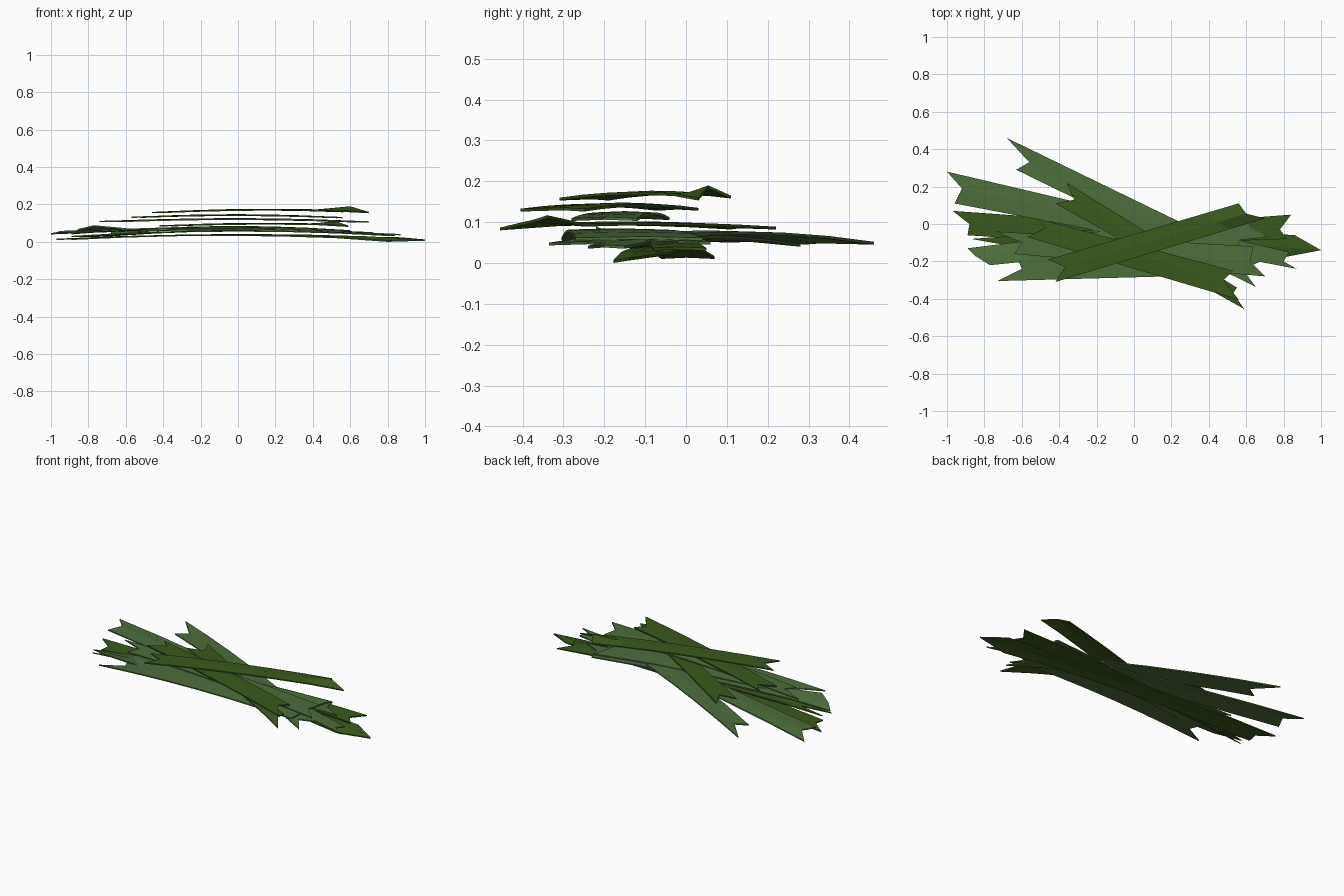
import bpy
import bmesh
from mathutils import Vector

if "Cube" in bpy.data.objects:
    bpy.data.objects.remove(bpy.data.objects["Cube"])


def material(name, color):
    m = bpy.data.materials.new(name)
    m.diffuse_color = color
    m.use_nodes = True
    m.node_tree.nodes["Principled BSDF"].inputs["Base Color"].default_value = m.diffuse_color
    return m


DARK = material("deep_green", (0.042, 0.10, 0.012, 1))
PALE = material("pale_green", (0.075, 0.155, 0.045, 1))
THICK = 0.007
STEPS = 6
FLAT = (0, 0, 0)


def blade(name, mat, left, right, heights, curl_left=FLAT, curl_right=FLAT):
    """Arched strip with notched ends: left/right = (back tip, notch, front tip).
    The curls lift or drop those three points at the very end of the strip."""
    z0, zm, z1 = heights
    bm = bmesh.new()
    rows = []
    for i in range(STEPS + 1):
        t = i / STEPS
        row = []
        for k in range(3):
            p = Vector(left[k]).lerp(Vector(right[k]), t)
            z = z0 + (z1 - z0) * t + (zm - (z0 + z1) / 2) * 4 * t * (1 - t)
            z += 0.003 if k == 1 else 0
            z += curl_left[k] * (i == 0) + curl_right[k] * (i == STEPS)
            row.append([bm.verts.new((p.x, p.y, z + dz)) for dz in (0, THICK)])
        rows.append(row)
    for a, b in zip(rows, rows[1:]):
        for k in range(2):
            bm.faces.new((a[k][1], b[k][1], b[k + 1][1], a[k + 1][1]))
            bm.faces.new((a[k][0], a[k + 1][0], b[k + 1][0], b[k][0]))
        for k in (0, 2):
            bm.faces.new((a[k][0], b[k][0], b[k][1], a[k][1]))
    for row in (rows[0], rows[-1]):
        for k in range(2):
            bm.faces.new((row[k][0], row[k + 1][0], row[k + 1][1], row[k][1]))
    bmesh.ops.recalc_face_normals(bm, faces=bm.faces)
    me = bpy.data.meshes.new(name)
    bm.to_mesh(me)
    bm.free()
    me.materials.append(mat)
    bpy.context.collection.objects.link(bpy.data.objects.new(name, me))


# Bottom layer: the longest blades
blade("bottom_blade", DARK,
      [(-0.97, 0.07), (-0.88, 0.0), (-0.89, -0.06)],
      [(0.86, -0.06), (1.0, -0.14), (0.80, -0.178)], (0.010, 0.032, 0.006),
      curl_right=(0.012, -0.003, -0.006))
blade("low_blade_front", DARK,
      [(-0.87, -0.08), (-0.70, -0.11), (-0.89, -0.14)],
      [(0.84, 0.05), (0.78, -0.03), (0.82, -0.08)], (0.025, 0.055, 0.03))
blade("low_blade_wide", PALE,
      [(-1.0, 0.28), (-0.92, 0.19), (-0.96, 0.11)],
      [(0.83, -0.15), (0.80, -0.20), (0.87, -0.24)], (0.04, 0.06, 0.035),
      curl_left=(0, 0.01, 0.01))
blade("low_blade_left", PALE,
      [(-0.89, -0.13), (-0.85, -0.17), (-0.77, -0.22)],
      [(0.60, 0.06), (0.62, -0.02), (0.72, -0.07)], (0.05, 0.065, 0.045),
      curl_left=(-0.01, 0.01, 0.032))

# Middle layer: pale blades fanning out
blade("mid_blade_back", PALE,
      [(-0.68, 0.46), (-0.56, 0.33), (-0.63, 0.29)],
      [(0.68, -0.20), (0.58, -0.24), (0.65, -0.335)], (0.045, 0.07, 0.043))
blade("mid_blade_front", PALE,
      [(-0.64, -0.14), (-0.60, -0.24), (-0.73, -0.305)],
      [(0.60, 0.04), (0.56, -0.10), (0.55, -0.27)], (0.055, 0.075, 0.055))
blade("mid_blade_crossing", DARK,
      [(-0.36, 0.22), (-0.32, 0.13), (-0.42, 0.11)],
      [(0.55, -0.34), (0.53, -0.37), (0.59, -0.455)], (0.082, 0.092, 0.085),
      curl_right=(0.025, 0.012, -0.005))

# Top layer: shorter blades
blade("upper_blade_long", PALE,
      [(-0.74, -0.04), (-0.60, -0.10), (-0.64, -0.16)],
      [(0.64, -0.12), (0.62, -0.20), (0.70, -0.28)], (0.105, 0.117, 0.103))
blade("upper_blade_dark", DARK,
      [(-0.52, 0.03), (-0.47, -0.02), (-0.57, -0.07)],
      [(0.53, -0.25), (0.48, -0.30), (0.56, -0.405)], (0.128, 0.138, 0.126))
blade("top_blade", DARK,
      [(-0.46, -0.19), (-0.37, -0.23), (-0.42, -0.31)],
      [(0.56, 0.11), (0.60, 0.055), (0.70, 0.03)], (0.153, 0.167, 0.158),
      curl_right=(0, 0.022, -0.005))
